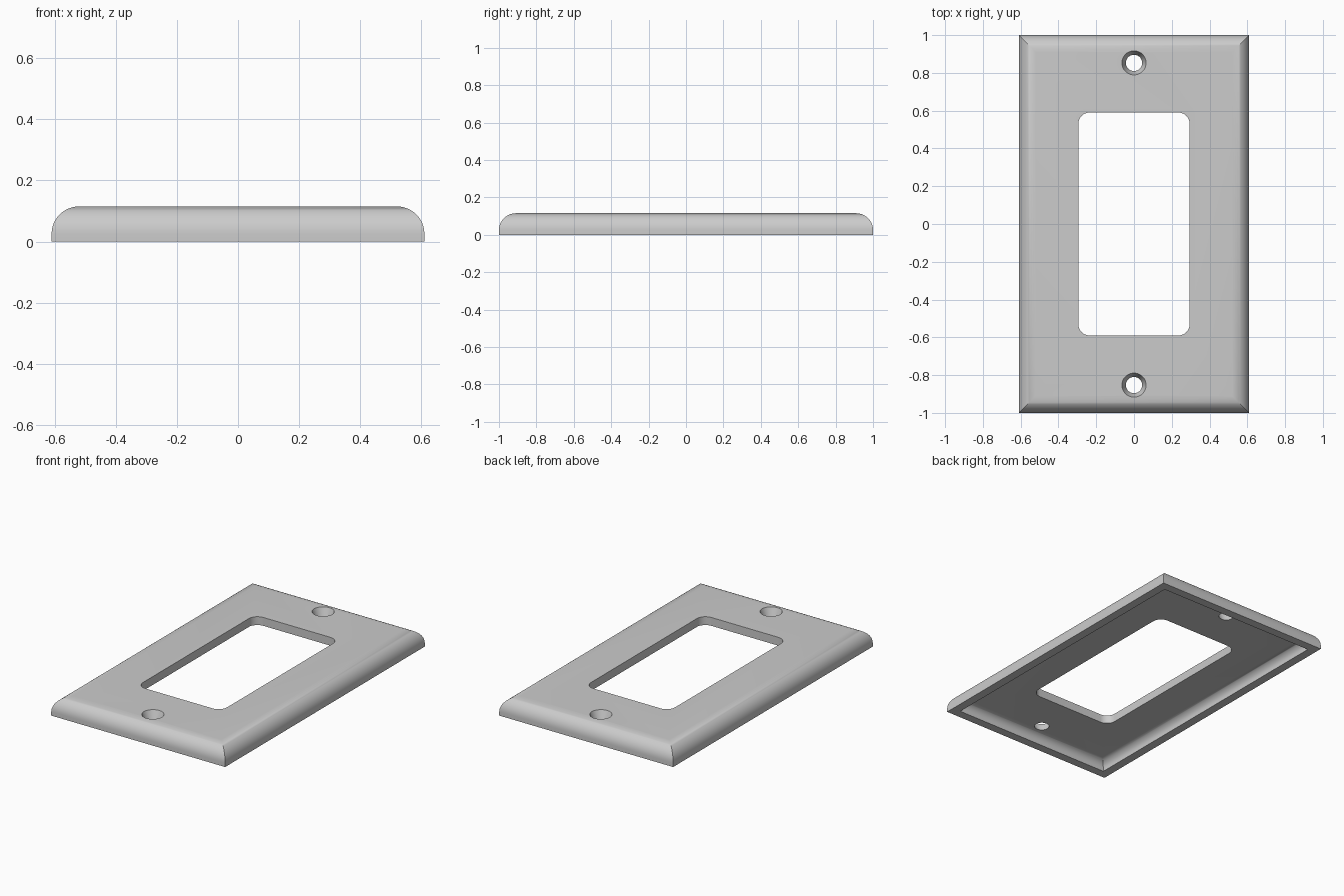
import bpy, bmesh, math

cube = bpy.data.objects.get("Cube")
if cube:
    bpy.data.objects.remove(cube, do_unlink=True)

HALF_X, HALF_Y, HEIGHT = 0.61, 1.0, 0.115
EDGE_R, WALL, INNER_R, SKIN = 0.09, 0.055, 0.05, 0.053
STEPS = 12

grey = bpy.data.materials.new("plain_grey")
grey.use_nodes = True
colour = (0.6, 0.6, 0.6, 1)
grey.diffuse_color = colour
grey.node_tree.nodes["Principled BSDF"].inputs["Base Color"].default_value = colour


def make_object(name, bm):
    bmesh.ops.recalc_face_normals(bm, faces=bm.faces)
    mesh = bpy.data.meshes.new(name)
    bm.to_mesh(mesh)
    bm.free()
    mesh.materials.append(grey)
    obj = bpy.data.objects.new(name, mesh)
    bpy.context.collection.objects.link(obj)
    return obj


def loft(name, rings):
    """Solid through closed rings of equal count, capped at both ends."""
    bm = bmesh.new()
    rows = [[bm.verts.new(p) for p in ring] for ring in rings]
    for low, high in zip(rows, rows[1:]):
        for i in range(len(low)):
            j = (i + 1) % len(low)
            bm.faces.new((low[i], low[j], high[j], high[i]))
    bm.faces.new(rows[0])
    bm.faces.new(rows[-1])
    return make_object(name, bm)


def rectangle(inset, z):
    x, y = HALF_X - inset, HALF_Y - inset
    return [(-x, -y, z), (x, -y, z), (x, y, z), (-x, y, z)]


def rounded_side(start, radius, top):
    """Quarter-round rising inward from a vertical wall."""
    angles = [math.pi / 2 * i / STEPS for i in range(STEPS + 1)]
    return [rectangle(start + radius * (1 - math.cos(a)),
                      top - radius + radius * math.sin(a)) for a in angles]


def circle(radius, y, z, count=48):
    return [(radius * math.cos(math.tau * i / count),
             y + radius * math.sin(math.tau * i / count), z) for i in range(count)]


def rounded_rectangle(x, y, r, z):
    points = []
    for corner, (sx, sy) in enumerate(((1, 1), (-1, 1), (-1, -1), (1, -1))):
        for i in range(9):
            a = math.pi / 2 * (corner + i / 8)
            points.append((sx * (x - r) + r * math.cos(a),
                           sy * (y - r) + r * math.sin(a), z))
    return points


# Hollow shell: cavity floor, inner fillet, rim, outer rounded edge, flat top
inside = rounded_side(WALL, INNER_R, HEIGHT - SKIN)[::-1]
rim = [rectangle(WALL, 0), rectangle(0, 0)]
outside = rounded_side(0, EDGE_R, HEIGHT)
plate = loft("wall_plate", inside + rim + outside)

# Cutters: rounded window and two tapered screw holes
cutters = [loft("window_cutter", [rounded_rectangle(0.295, 0.59, 0.06, z) for z in (-0.1, 0.3)])]
slope = (0.064 - 0.043) / SKIN
for side in (-1, 1):
    y = side * 0.853
    cutters.append(loft("screw_hole_cutter", [
        circle(0.043 - slope * 0.02, y, HEIGHT - SKIN - 0.02),
        circle(0.064 + slope * 0.02, y, HEIGHT + 0.02)]))

bpy.ops.object.select_all(action="DESELECT")
bpy.context.view_layer.objects.active = plate
plate.select_set(True)
for cutter in cutters:
    cutter.hide_render = True
    cut = plate.modifiers.new("cut", "BOOLEAN")
    cut.operation = "DIFFERENCE"
    cut.solver = "EXACT"
    cut.object = cutter
    bpy.ops.object.modifier_apply(modifier=cut.name)
    bpy.data.objects.remove(cutter, do_unlink=True)

bpy.ops.object.shade_smooth_by_angle(angle=math.radians(30))
